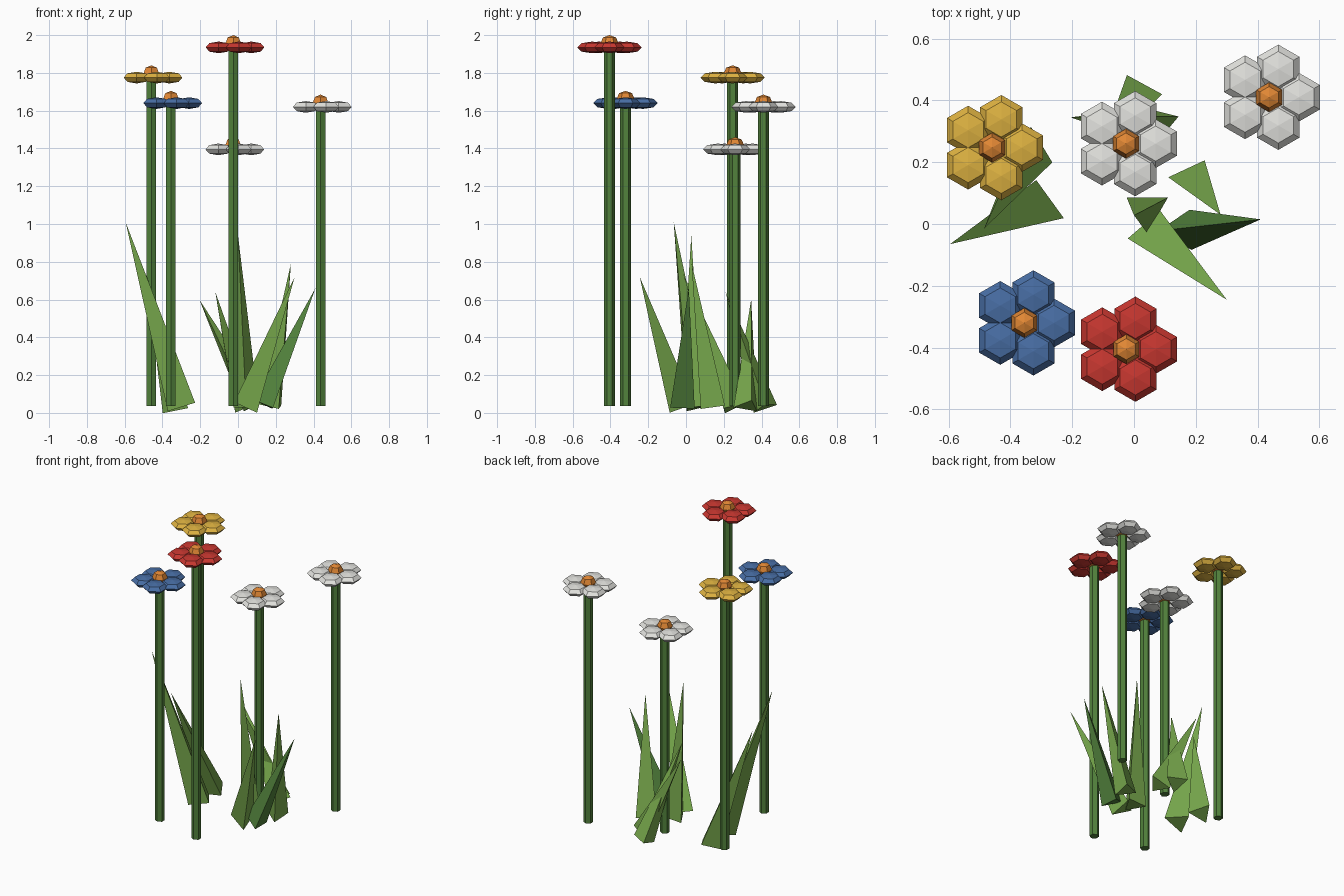
import bpy, bmesh
from math import cos, sin, pi, radians
from mathutils import Vector

if "Cube" in bpy.data.objects:
    bpy.data.objects.remove(bpy.data.objects["Cube"], do_unlink=True)


def material(name, *rgb):
    """Flat material from display colour bytes, stored as linear values."""
    lin = [((c / 255 + 0.055) / 1.055) ** 2.4 for c in rgb] + [1.0]
    m = bpy.data.materials.new(name)
    m.use_nodes = True
    m.diffuse_color = lin
    m.node_tree.nodes["Principled BSDF"].inputs["Base Color"].default_value = lin
    return m


WHITE = material("white petal", 226, 226, 222)
YELLOW = material("yellow petal", 222, 178, 65)
BLUE = material("blue petal", 72, 110, 165)
RED = material("red petal", 200, 55, 48)
ORANGE = material("orange flower heart", 225, 135, 52)
STEM = material("stem green", 82, 130, 60)
LEAF = material("leaf green", 122, 172, 78)


def finish(bm, name, mat):
    bmesh.ops.recalc_face_normals(bm, faces=bm.faces)
    mesh = bpy.data.meshes.new(name)
    bm.to_mesh(mesh)
    bm.free()
    mesh.materials.append(mat)
    obj = bpy.data.objects.new(name, mesh)
    bpy.context.collection.objects.link(obj)
    return obj


def hex_ring(bm, centre, r, z):
    return [bm.verts.new(centre + Vector((r * cos(a), r * sin(a), z)))
            for a in (pi / 6 + i * pi / 3 for i in range(6))]


def bridge(bm, low, high):
    for i in range(6):
        j = (i + 1) % 6
        bm.faces.new((low[i], low[j], high[j], high[i]))


def hex_gem(bm, centre, r, h):
    """Flattened six-sided sphere with three rings and two poles."""
    k = 0.72
    rings = [hex_ring(bm, centre, s * r, z * h) for s, z in ((k, -k), (1, 0), (k, k))]
    bridge(bm, rings[0], rings[1])
    bridge(bm, rings[1], rings[2])
    for ring, z in ((rings[0], -h), (rings[2], h)):
        pole = bm.verts.new(centre + Vector((0, 0, z)))
        for i in range(6):
            bm.faces.new((ring[i], ring[(i + 1) % 6], pole))


def flower(label, mat, x, y, z):
    head = Vector((x, y, z))
    # Five petals around the heart
    bm = bmesh.new()
    for i in range(5):
        a = i * 2 * pi / 5
        hex_gem(bm, head + Vector((cos(a), sin(a), 0)) * 0.096, 0.079, 0.031)
    finish(bm, label + "_petals", mat)
    # Domed heart
    bm = bmesh.new()
    hex_gem(bm, head + Vector((0, 0, 0.02)), 0.048, 0.045)
    finish(bm, label + "_heart", ORANGE)
    # Six-sided stem
    bm = bmesh.new()
    low = hex_ring(bm, Vector((x, y, 0)), 0.029, 0.036)
    high = hex_ring(bm, Vector((x, y, 0)), 0.029, z)
    bridge(bm, low, high)
    bm.faces.new(low)
    bm.faces.new(high)
    finish(bm, label + "_stem", STEM)


def blade(name, mat, tip, base, r, turn):
    """Three-sided spike whose base is square to its leaning axis."""
    tip, base = Vector(tip), Vector(base)
    d = (tip - base).normalized()
    u = Vector((cos(radians(turn)), sin(radians(turn)), 0))
    u = (u - d * u.dot(d)).normalized()
    w = d.cross(u)
    bm = bmesh.new()
    foot = [bm.verts.new(base + (u * cos(a) + w * sin(a)) * r)
            for a in (i * 2 * pi / 3 for i in range(3))]
    top = bm.verts.new(tip)
    bm.faces.new(foot)
    for i in range(3):
        bm.faces.new((foot[i], foot[(i + 1) % 3], top))
    finish(bm, name, mat)


# Flowers
flower("red_flower", RED, -0.025, -0.405, 1.935)
flower("yellow_flower", YELLOW, -0.459, 0.247, 1.775)
flower("blue_flower", BLUE, -0.355, -0.32, 1.64)
flower("right_white_flower", WHITE, 0.437, 0.41, 1.62)
flower("middle_white_flower", WHITE, -0.026, 0.26, 1.395)

# Left tuft
blade("tall_leaf", LEAF, (-0.595, -0.065, 1.01), (-0.305, 0.055, 0.035), 0.088, -22)
blade("tall_leaf_behind", LEAF, (-0.485, -0.015, 0.735), (-0.332, 0.24, 0.025), 0.079, -31)
# Middle tuft
blade("upright_leaf", LEAF, (0.0, 0.028, 0.94), (0.043, 0.047, 0.03), 0.077, 30)
blade("front_leaf", LEAF, (0.3, -0.245, 0.72), (0.055, -0.03, 0.035), 0.08, 187)
blade("side_leaf", STEM, (0.41, 0.015, 0.66), (0.148, -0.02, 0.04), 0.075, 60)
blade("inner_leaf", LEAF, (0.28, 0.03, 0.79), (0.185, 0.145, 0.035), 0.075, 55)
# Back tuft
blade("low_leaf", LEAF, (-0.205, 0.345, 0.6), (0.08, 0.325, 0.035), 0.075, 15)
blade("back_leaf", LEAF, (-0.12, 0.21, 0.64), (0.018, 0.42, 0.03), 0.075, 120)
